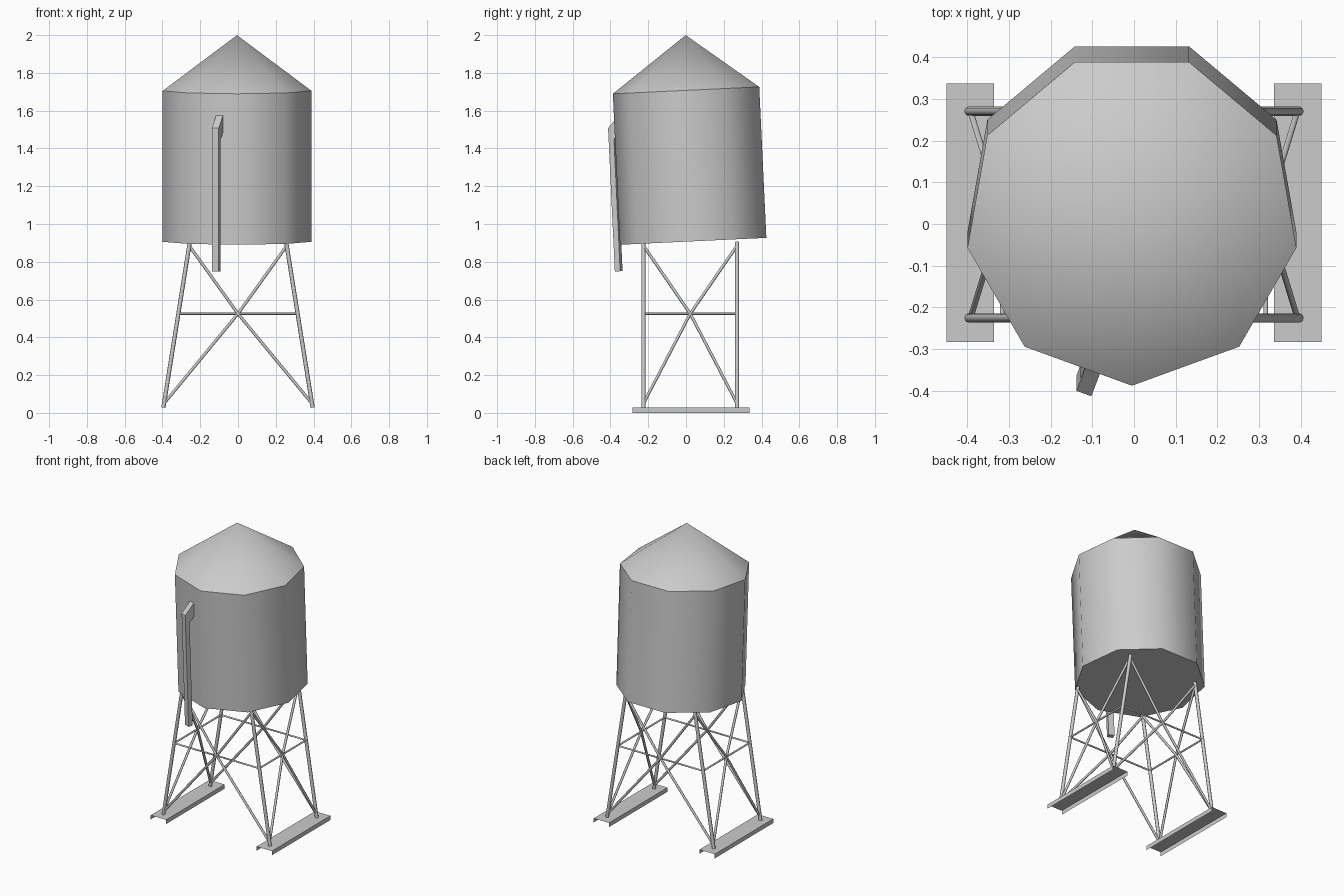
import bpy, bmesh, math
from mathutils import Vector, Matrix

cube = bpy.data.objects.get("Cube")
if cube:
    bpy.data.objects.remove(cube)

grey = bpy.data.materials.new("plain_grey")
grey.use_nodes = True
colour = (0.6, 0.6, 0.6, 1)
grey.diffuse_color = colour
grey.node_tree.nodes["Principled BSDF"].inputs["Base Color"].default_value = colour


def finish(name, bm, smooth=None, matrix=None, solid=True):
    if solid:
        bmesh.ops.recalc_face_normals(bm, faces=bm.faces)
    mesh = bpy.data.meshes.new(name)
    bm.to_mesh(mesh)
    bm.free()
    mesh.materials.append(grey)
    obj = bpy.data.objects.new(name, mesh)
    bpy.context.collection.objects.link(obj)
    if matrix:
        obj.matrix_world = matrix
    if smooth:
        bpy.ops.object.select_all(action='DESELECT')
        obj.select_set(True)
        bpy.context.view_layer.objects.active = obj
        bpy.ops.object.shade_smooth_by_angle(angle=math.radians(smooth))
    return obj


def rods(name, pairs, radius, sides):
    bm = bmesh.new()
    for a, b in pairs:
        a, b = Vector(a), Vector(b)
        d = b - a
        m = Matrix.Translation((a + b) / 2) @ d.to_track_quat('Z', 'Y').to_matrix().to_4x4()
        bmesh.ops.create_cone(bm, cap_ends=True, segments=sides, radius1=radius,
                              radius2=radius, depth=d.length, matrix=m)
    return finish(name, bm, 62)


# Leaning nine-sided tank with a pointed roof
SIDES, RADIUS, HEIGHT, PEAK = 9, 0.4, 0.8, 1.092
lean = Matrix.Translation((-0.005, 0.05, 0.909)) @ Matrix.Rotation(math.radians(2.7), 4, 'X')
bm = bmesh.new()
angles = [math.radians(-90 + 360 * i / SIDES) for i in range(SIDES)]
rings = [[bm.verts.new((RADIUS * math.cos(a), RADIUS * math.sin(a), z)) for a in angles]
         for z in (0, HEIGHT)]
peak = bm.verts.new((0, 0, PEAK))
bm.faces.new(rings[0][::-1])
for i in range(SIDES):
    j = (i + 1) % SIDES
    bm.faces.new((rings[0][i], rings[0][j], rings[1][j], rings[1][i]))
    bm.faces.new((rings[1][i], rings[1][j], peak))
finish("tank", bm, 45, lean)

# Square spout pipe on the front, bent into the wall at its top
profile = [(0.441, -0.14), (0.441, 0.62), (0.37, 0.69), (0.37, 0.6), (0.411, 0.56), (0.411, -0.14)]
bm = bmesh.new()
face = bm.faces.new([bm.verts.new((d, 0.019, z)) for d, z in profile])
out = bmesh.ops.extrude_face_region(bm, geom=[face])
bmesh.ops.translate(bm, vec=(0, 0.038, 0),
                    verts=[v for v in out["geom"] if isinstance(v, bmesh.types.BMVert)])
finish("spout_pipe", bm, None, lean @ Matrix.Rotation(math.radians(-110), 4, 'Z'))

# Stand: legs lean inwards in x only
FOOT, TOP, MID = 0.028, 0.905, 0.525
YS = (-0.225, 0.27)
YMID = sum(YS) / 2


def leg_x(z):
    return 0.395 - 0.14 * (z - FOOT) / (TOP - FOOT)


def on_leg(s, y, z):
    return (s * leg_x(z), y, z)


legs, braces, rails = [], [], []
for y in YS:
    rails.append((on_leg(-1, y, MID), on_leg(1, y, MID)))
for s in (-1, 1):
    rails.append((on_leg(s, YS[0], MID), on_leg(s, YS[1], MID)))
    for y in YS:
        legs.append((on_leg(s, y, FOOT), on_leg(s, y, TOP)))
        for z in (0.05, 0.885):
            braces.append((on_leg(s, y, z), (0, y, MID)))
            braces.append((on_leg(s, y, z), (s * leg_x(MID), YMID, MID)))
rods("stand_legs", legs, 0.011, 8)
rods("cross_braces", braces, 0.008, 6)
rods("ring_rails", rails, 0.006, 6)

# Thin channel feet, open underneath
for s, side in ((-1, "right"), (1, "left")):
    bm = bmesh.new()
    section = [(-0.057, 0.003), (-0.057, FOOT), (0.057, FOOT), (0.057, 0.003)]
    section = [(x, 0 if z < FOOT else z) for x, z in section]
    ends = [[bm.verts.new((s * 0.392 + x, y, z)) for x, z in section] for y in (-0.283, 0.337)]
    for i in range(3):
        bm.faces.new((ends[0][i], ends[0][i + 1], ends[1][i + 1], ends[1][i]))
    finish(side + "_channel_foot", bm, solid=False)
